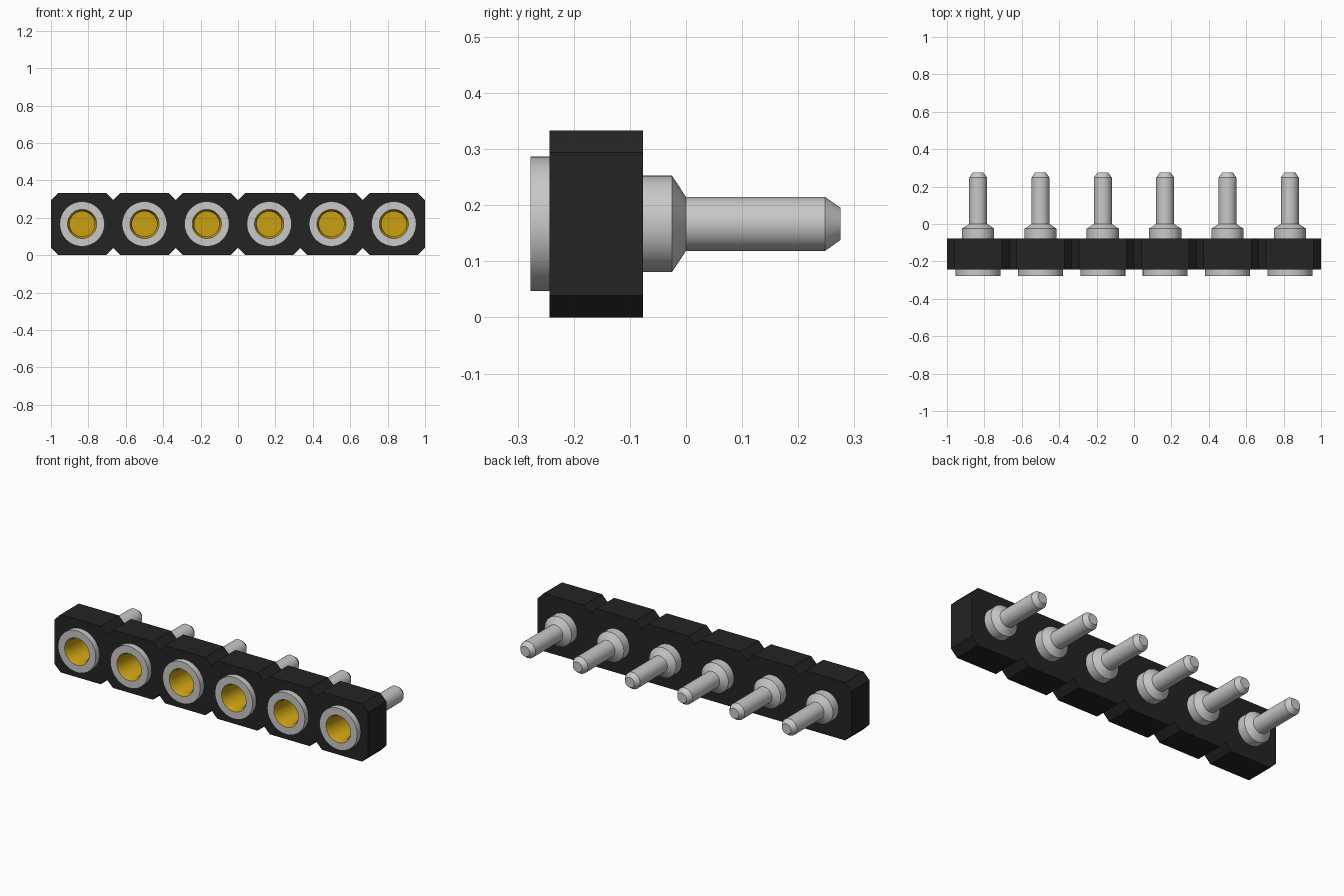
import bpy, bmesh, math
from mathutils import Matrix

cube = bpy.data.objects.get("Cube")
if cube:
    bpy.data.objects.remove(cube, do_unlink=True)

COUNT = 6
PITCH = 2 / COUNT
HEIGHT = PITCH
MID_Z = HEIGHT / 2
CHAMFER = 0.039
BODY_FRONT, BODY_BACK = -0.243, -0.077
SEGMENTS = 48
centres = [-1 + PITCH * (i + 0.5) for i in range(COUNT)]


def material(name, rgb):
    m = bpy.data.materials.new(name)
    m.use_nodes = True
    colour = (*rgb, 1)
    m.diffuse_color = colour
    bsdf = m.node_tree.nodes["Principled BSDF"]
    bsdf.inputs["Base Color"].default_value = colour
    bsdf.inputs["Roughness"].default_value = 0.5
    return m


black = material("black plastic", (0.017, 0.017, 0.017))
silver = material("silver metal", (0.58, 0.58, 0.58))
gold = material("gold contact", (0.58, 0.35, 0.006))


def select_only(obj):
    bpy.ops.object.select_all(action='DESELECT')
    obj.select_set(True)
    bpy.context.view_layer.objects.active = obj


# Housing: notched outline with round holes, extruded front to back
def add_loop(curve, points):
    spline = curve.splines.new('POLY')
    spline.points.add(len(points) - 1)
    for p, (x, z) in zip(spline.points, points):
        p.co = (x, z, 0, 1)
    spline.use_cyclic_u = True


bottom = [(-1, CHAMFER)]
for i, cx in enumerate(centres):
    left, right = cx - PITCH / 2, cx + PITCH / 2
    bottom += [(left + CHAMFER, 0), (right - CHAMFER, 0), (right, CHAMFER)]
top = [(x, HEIGHT - z) for x, z in reversed(bottom)]

curve = bpy.data.curves.new("housing", 'CURVE')
curve.dimensions = '2D'
curve.fill_mode = 'BOTH'
curve.extrude = (BODY_BACK - BODY_FRONT) / 2
add_loop(curve, bottom + top)
for cx in centres:
    add_loop(curve, [(cx + 0.083 * math.cos(math.tau * k / SEGMENTS),
                      MID_Z + 0.083 * math.sin(math.tau * k / SEGMENTS))
                     for k in range(SEGMENTS)])
housing = bpy.data.objects.new("housing", curve)
bpy.context.collection.objects.link(housing)
housing.rotation_euler.x = math.pi / 2
housing.location.y = (BODY_FRONT + BODY_BACK) / 2
select_only(housing)
bpy.ops.object.convert(target='MESH')
housing = bpy.context.object
housing.data.materials.clear()
housing.data.materials.append(black)
for poly in housing.data.polygons:
    poly.material_index = 0
    poly.use_smooth = False


# Turned parts: (radius, y) profile spun about the pin axis
def lathe(name, profile, mat):
    bm = bmesh.new()
    verts = [bm.verts.new((r, y, 0)) for r, y in profile]
    edges = [bm.edges.new(pair) for pair in zip(verts, verts[1:])]
    bmesh.ops.spin(bm, geom=verts + edges, cent=(0, 0, 0), axis=(0, 1, 0),
                   angle=math.tau, steps=SEGMENTS, use_duplicate=False)
    bmesh.ops.remove_doubles(bm, verts=bm.verts, dist=1e-5)
    bmesh.ops.recalc_face_normals(bm, faces=bm.faces)
    mesh = bpy.data.meshes.new(name)
    bm.to_mesh(mesh)
    bm.free()
    mesh.materials.append(mat)
    obj = bpy.data.objects.new(name, mesh)
    bpy.context.collection.objects.link(obj)
    select_only(obj)
    bpy.ops.object.shade_smooth_by_angle(angle=math.radians(30))
    return obj


# Sleeve with front flange, collar and tapered pin
pin_profile = [(0.078, -0.277), (0.12, -0.277), (0.12, BODY_FRONT),
               (0.086, BODY_FRONT), (0.086, -0.025), (0.048, 0.0),
               (0.048, 0.248), (0.029, 0.275), (0, 0.275)]
# Blind socket lining, closed at its floor
socket_profile = [(0.078, -0.277), (0.067, -0.255), (0.067, -0.045), (0, -0.045)]

pin = lathe("pin_1", pin_profile, silver)
socket = lathe("socket_1", socket_profile, gold)
# The lining faces inward, towards the axis and the front
socket.data.update()
if max(socket.data.polygons, key=lambda p: p.center.y).normal.y > 0:
    socket.data.flip_normals()

# Repeat one pin and socket per position
for base in (pin, socket):
    for i, cx in enumerate(centres):
        obj = base if i == 0 else base.copy()
        if i:
            obj.name = base.name.replace("_1", f"_{i + 1}")
            bpy.context.collection.objects.link(obj)
        obj.location = (cx, 0, MID_Z)
